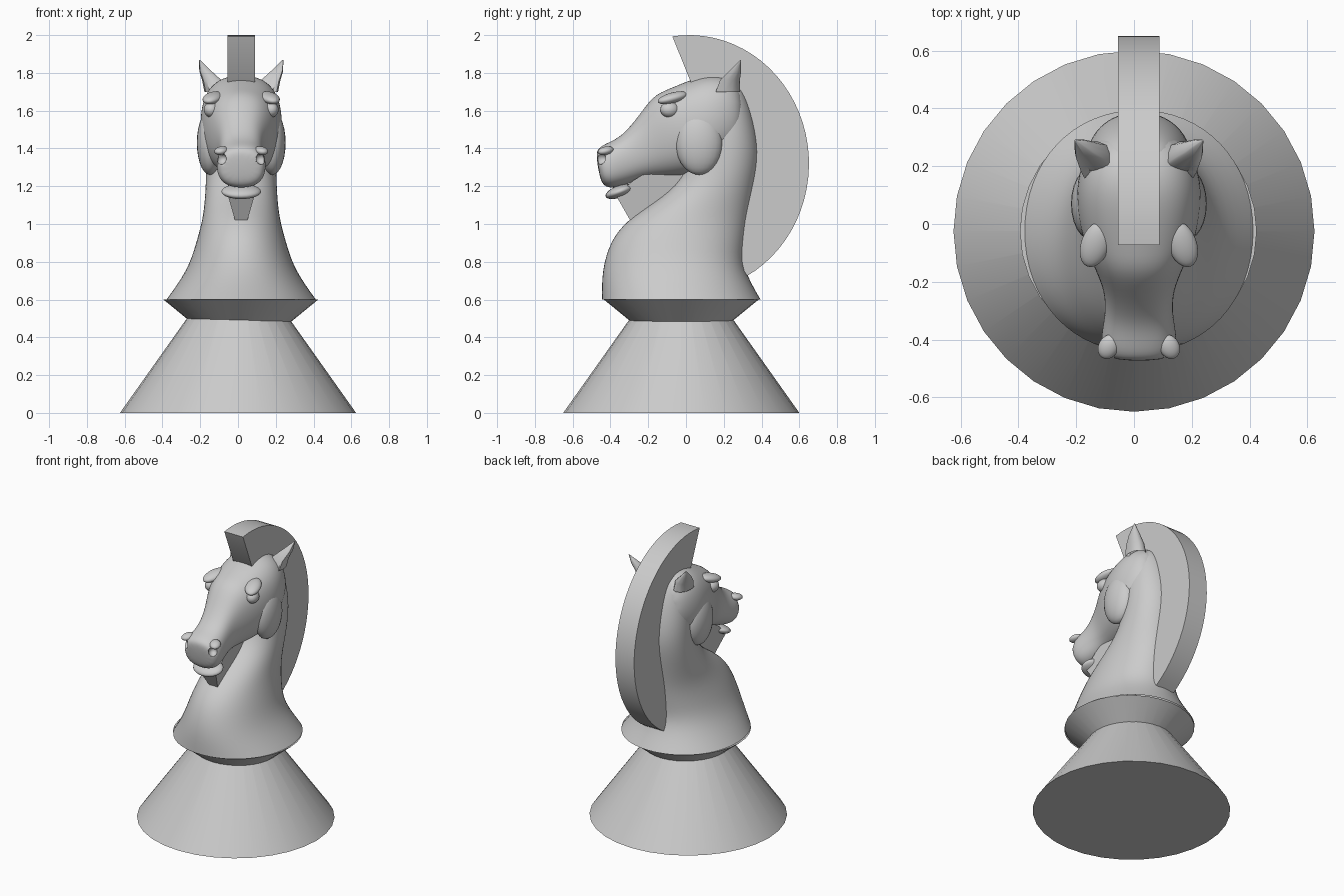
import bpy, bmesh, math
from mathutils import Matrix, Vector

old = bpy.data.objects.get("Cube")
if old:
    bpy.data.objects.remove(old, do_unlink=True)

CX = 0.017  # middle plane of the horse
grey = bpy.data.materials.new("plain grey")
grey.use_nodes = True
grey.diffuse_color = (0.6, 0.6, 0.6, 1)
grey.node_tree.nodes["Principled BSDF"].inputs["Base Color"].default_value = (0.6, 0.6, 0.6, 1)


def finish(bm, name, angle=30, subdivide=0):
    bmesh.ops.recalc_face_normals(bm, faces=bm.faces[:])
    mesh = bpy.data.meshes.new(name)
    bm.to_mesh(mesh)
    bm.free()
    mesh.materials.append(grey)
    ob = bpy.data.objects.new(name, mesh)
    bpy.context.collection.objects.link(ob)
    bpy.ops.object.select_all(action="DESELECT")
    ob.select_set(True)
    bpy.context.view_layer.objects.active = ob
    bpy.ops.object.shade_smooth_by_angle(angle=math.radians(angle))
    if subdivide:
        mod = ob.modifiers.new("Smooth", "SUBSURF")
        mod.levels = mod.render_levels = subdivide
    return ob


def cone(name, x, y, z0, z1, r0, r1):
    bm = bmesh.new()
    place = Matrix.Translation((x, y, (z0 + z1) / 2))
    bmesh.ops.create_cone(bm, cap_ends=True, segments=32, radius1=r0, radius2=r1,
                          depth=z1 - z0, matrix=place)
    return finish(bm, name)


def ball(name, loc, size, tilt=0, yaw=0):
    bm = bmesh.new()
    place = (Matrix.Translation(loc) @ Matrix.Rotation(yaw, 4, "Z")
             @ Matrix.Rotation(tilt, 4, "X") @ Matrix.Diagonal((*size, 1)))
    bmesh.ops.create_uvsphere(bm, u_segments=24, v_segments=14, radius=1, matrix=place)
    return finish(bm, name, 60)


def loft(name, sections, power, caps, sides=16):
    """Skin rounded rings; each section is (y, z) to (y, z) with a half width."""
    bm = bmesh.new()
    rings = []
    for y0, z0, y1, z1, width in sections:
        a, b = Vector((CX, y0, z0)), Vector((CX, y1, z1))
        ring = []
        for i in range(sides):
            t = math.tau * i / sides
            c, s = math.cos(t), math.sin(t)
            u = math.copysign(abs(c) ** (2 / power), c)
            v = math.copysign(abs(s) ** (2 / power), s)
            ring.append(bm.verts.new((a + b) / 2 + (a - b) / 2 * u + Vector((width * v, 0, 0))))
        rings.append(ring)
    for r, q in zip(rings, rings[1:]):
        for i in range(sides):
            j = (i + 1) % sides
            bm.faces.new((r[i], r[j], q[j], q[i]))
    for k in caps:
        bm.faces.new(rings[k])
    return finish(bm, name, 180, 2)


def prism(name, outline, half):
    """Side outline of (y, z, width factor) points, made solid across x."""
    bm = bmesh.new()
    sides = [[bm.verts.new((CX + s * half * w, y, z)) for y, z, w in outline] for s in (-1, 1)]
    for side in sides:
        bm.faces.new(side)
    n = len(outline)
    for i in range(n):
        j = (i + 1) % n
        bm.faces.new((sides[0][i], sides[0][j], sides[1][j], sides[1][i]))
    return finish(bm, name)


# Base and collar
cone("base", 0, -0.025, 0, 0.84, 0.625, 0.03)
cone("collar", 0.015, -0.025, 0.40, 0.60, 0.165, 0.41)

# Neck, from the collar to the back of the skull
loft("neck", [
    (-.455, .60, .405, .60, .405), (-.455, .75, .31, .76, .29), (-.41, .91, .32, .88, .245),
    (-.32, 1.02, .335, 1.0, .212), (-.18, 1.11, .352, 1.1, .198), (-.02, 1.23, .38, 1.24, .19),
    (.03, 1.42, .40, 1.38, .19), (.05, 1.56, .372, 1.54, .18), (.08, 1.69, .33, 1.68, .15),
    (.14, 1.77, .27, 1.77, .09)], 2.1, (-1,))

# Head, from the muzzle to the back of the skull
head = loft("head", [
    (-.478, 1.37, -.455, 1.23, .09), (-.465, 1.405, -.425, 1.19, .125),
    (-.42, 1.43, -.37, 1.19, .136), (-.34, 1.465, -.29, 1.215, .118),
    (-.25, 1.575, -.21, 1.245, .12), (-.175, 1.685, -.11, 1.245, .16),
    (-.09, 1.72, 0, 1.25, .2), (.016, 1.765, .09, 1.27, .22),
    (.13, 1.80, .16, 1.31, .22), (.24, 1.78, .25, 1.37, .19),
    (.31, 1.70, .32, 1.44, .13)], 2.4, (0, -1))

# Lower lip and throat
ball("lower_lip", (CX, -.352, 1.172), (.105, .078, .032), .35)
prism("throat", [(-.37, 1.15, 1.4), (-.29, 1.01, .6), (.05, 1.18, 1), (.05, 1.3, 1),
                 (-.18, 1.29, 1.4), (-.28, 1.23, 1.4)], .05)

# Paired features
for s, side in ((-1, "right"), (1, "left")):
    ball(side + "_cheek", (CX + s * .165, .07, 1.43), (.07, .125, .17))
    ball(side + "_eye", (CX + s * .155, -.085, 1.605), (.042, .052, .042), 0, s * .3)
    ball(side + "_brow", (CX + s * .15, -.07, 1.668), (.05, .085, .028), .25, s * .35)

    # Ear, a leaning cone with a hollow front
    bm = bmesh.new()
    rings = []
    for x, y, z, rx, ry in ((.14, .2, 1.70, .055, .085), (.155, .215, 1.76, .052, .07),
                            (.19, .25, 1.81, .032, .042), (.22, .288, 1.867, .003, .004)):
        ring = []
        for i in range(12):
            t = math.tau * i / 12
            dent = .25 if 7 <= i <= 10 else 1
            ring.append(bm.verts.new((CX + s * (x + rx * math.cos(t)),
                                      y + ry * math.sin(t) * dent, z)))
        rings.append(ring)
    for r, q in zip(rings, rings[1:]):
        for i in range(12):
            j = (i + 1) % 12
            bm.faces.new((r[i], r[j], q[j], q[i]))
    bm.faces.new(rings[-1])
    finish(bm, side + "_ear", 50)

    # Nostril rim and pit
    pit = ball(side + "_nostril_cutter", (CX + s * .108, -.455, 1.345), (.03, .04, .03), 0, s * .6)
    pit.hide_render = True
    pit.hide_set(True)
    cut = head.modifiers.new(side + " nostril", "BOOLEAN")
    cut.operation, cut.object = "DIFFERENCE", pit
    ball(side + "_nostril_rim", (CX + s * .105, -.425, 1.388), (.035, .045, .022), .2, s * .5)

# Apply the nostril cuts and drop the cutters
bpy.context.view_layer.update()
cut_mesh = bpy.data.meshes.new_from_object(head.evaluated_get(bpy.context.evaluated_depsgraph_get()))
head.modifiers.clear()
head.data = cut_mesh
for side in ("right", "left"):
    bpy.data.objects.remove(bpy.data.objects[side + "_nostril_cutter"], do_unlink=True)

# Crest, a thick arc behind the head and neck
arc = []
for i in range(33):
    t = math.radians(98 - i * 159 / 32)
    arc.append((.016 + .635 * math.cos(t), 1.32 + .68 * math.sin(t), 1))
prism("crest", arc + [(.25, .85, 1), (.25, 1.5, 1), (.03, 1.74, 1)], .072)
